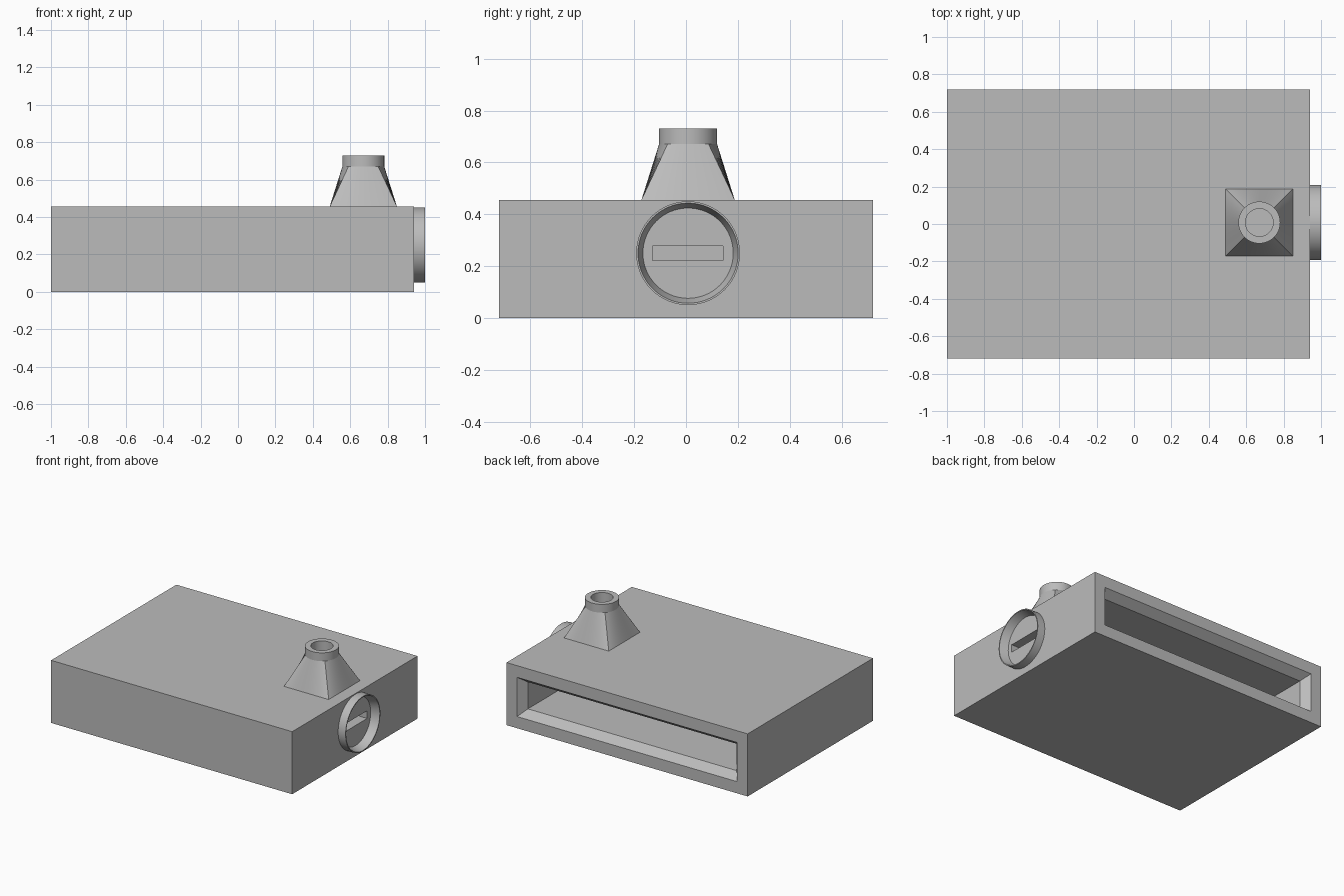
import bpy, bmesh, math
from mathutils import Vector

old = bpy.data.objects.get("Cube")
if old:
    bpy.data.objects.remove(old, do_unlink=True)

# Single grey material
grey = bpy.data.materials.new("plain_grey")
grey.use_nodes = True
colour = (0.5, 0.5, 0.5, 1)
grey.diffuse_color = colour
grey.node_tree.nodes["Principled BSDF"].inputs["Base Color"].default_value = colour

SEGMENTS = 64
CENTRE_Y = 0.008


def loft(name, rings, closed=False):
    """Skin equal-length rings; cap both ends, or join last to first if closed."""
    bm = bmesh.new()
    loops = [[bm.verts.new(p) for p in ring] for ring in rings]
    pairs = list(zip(loops, loops[1:]))
    if closed:
        pairs.append((loops[-1], loops[0]))
    else:
        bm.faces.new(loops[0])
        bm.faces.new(loops[-1])
    for a, b in pairs:
        n = len(a)
        for i in range(n):
            j = (i + 1) % n
            bm.faces.new((a[i], a[j], b[j], b[i]))
    bmesh.ops.recalc_face_normals(bm, faces=bm.faces)
    mesh = bpy.data.meshes.new(name)
    bm.to_mesh(mesh)
    bm.free()
    mesh.materials.append(grey)
    obj = bpy.data.objects.new(name, mesh)
    bpy.context.collection.objects.link(obj)
    return obj


def smooth(obj, angle=25):
    bpy.ops.object.select_all(action="DESELECT")
    obj.select_set(True)
    bpy.context.view_layer.objects.active = obj
    bpy.ops.object.shade_smooth_by_angle(angle=math.radians(angle))


def box(name, low, high):
    (x0, y0, z0), (x1, y1, z1) = low, high
    return loft(name, [[(x0, y0, z), (x1, y0, z), (x1, y1, z), (x0, y1, z)]
                       for z in (z0, z1)])


def angles():
    return [math.tau * i / SEGMENTS for i in range(SEGMENTS)]


def ring_z(radius, z):
    return [(0.67 + radius * math.cos(a), CENTRE_Y + radius * math.sin(a), z)
            for a in angles()]


def ring_x(radius, x):
    return [(x, CENTRE_Y + radius * math.cos(a), 0.25 + radius * math.sin(a))
            for a in angles()]


def square_z(half, z):
    """Square ring whose corners line up with the diagonals of a round ring."""
    points = []
    for a in angles():
        quarter = round(a / (math.pi / 2))
        across = (a - quarter * math.pi / 2) / (math.pi / 4) * half
        c, s = round(math.cos(quarter * math.pi / 2)), round(math.sin(quarter * math.pi / 2))
        points.append((0.67 + c * half - s * across, CENTRE_Y + s * half + c * across, z))
    return points


# Main housing
TOP = 0.455
housing = box("housing", (-1, -0.72, 0), (0.94, 0.72, TOP))


# Long rear opening with a sloped lip and a straight chamber behind it
def opening(inset, y):
    x0, x1 = -1 + inset, 0.94 - inset
    z0, z1 = inset, TOP - inset
    return [(x0, y, z0), (x1, y, z0), (x1, y, z1), (x0, y, z1)]


LIP = 0.085
INNER = 0.13
cutters = [
    loft("rear_opening_cutter", [opening(LIP - 0.0075, 0.73), opening(INNER, 0.66),
                                 opening(INNER, -0.6)]),
    box("side_slot_cutter", (0.75, -0.13, 0.222), (1.1, 0.142, 0.278)),
    loft("chimney_hole_cutter", [ring_z(0.074, 0.25), ring_z(0.074, 0.6)]),
]
for cutter in cutters:
    mod = housing.modifiers.new(cutter.name, "BOOLEAN")
    mod.operation = "DIFFERENCE"
    mod.solver = "EXACT"
    mod.object = cutter
    cutter.hide_render = True
    cutter.hide_viewport = True

# Square-to-round chimney with a collar and an open bore
chimney = loft("chimney", [
    square_z(0.18, TOP), ring_z(0.112, 0.67), ring_z(0.112, 0.73),
    ring_z(0.074, 0.73), ring_z(0.074, TOP)], closed=True)
smooth(chimney, 15)

# Round side collar, tapered on the inside
collar = loft("side_collar", [
    ring_x(0.2, 0.94), ring_x(0.2, 1.0), ring_x(0.193, 1.0), ring_x(0.174, 0.94)],
    closed=True)
smooth(collar)
